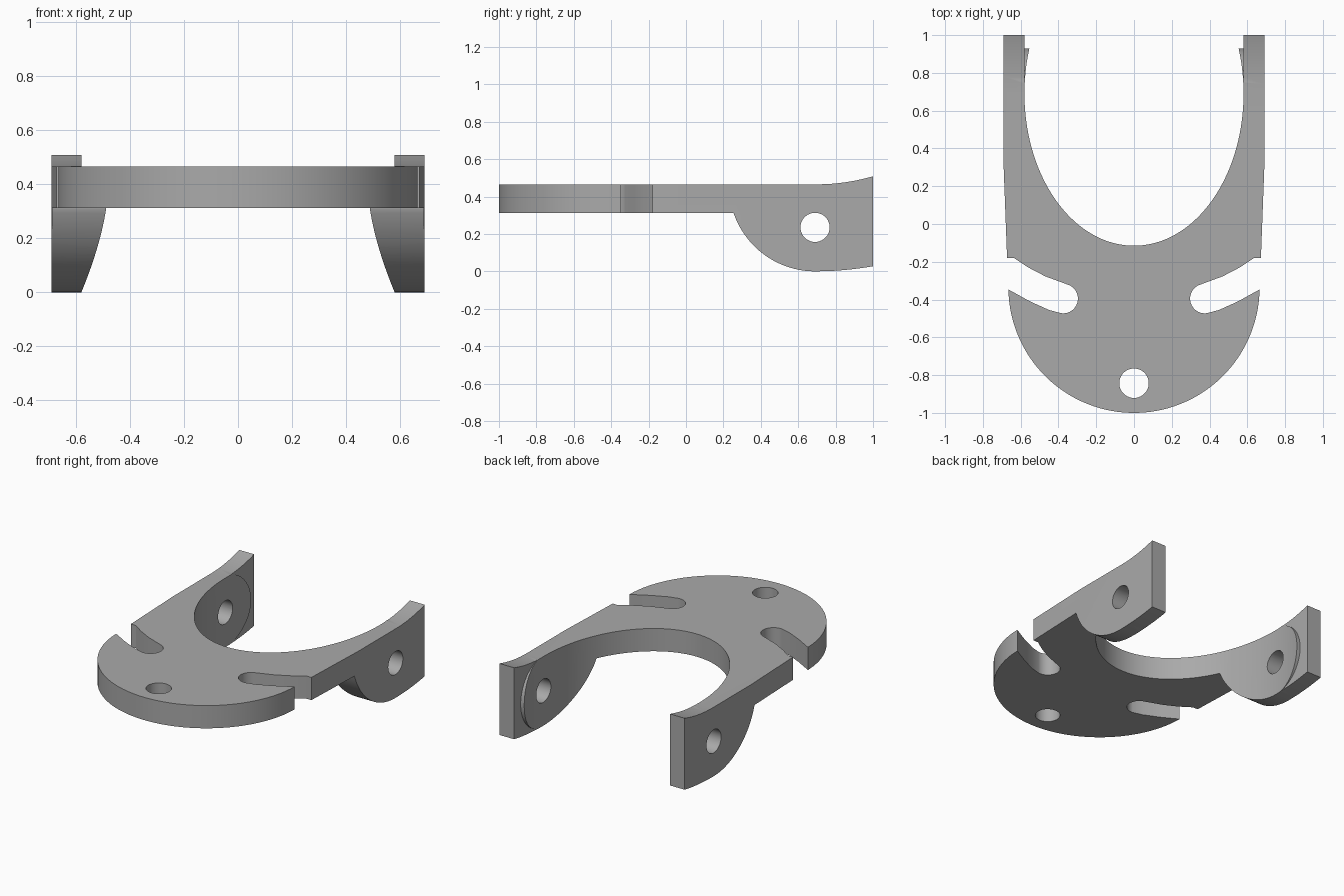
import bpy, bmesh
from math import sin, cos, radians, sqrt
from mathutils import Vector

if "Cube" in bpy.data.objects:
    bpy.data.objects.remove(bpy.data.objects["Cube"])


def arc(cx, cy, rx, ry, a0, a1, n):
    """Points along an elliptical arc, angles in degrees."""
    angles = [radians(a0 + (a1 - a0) * i / n) for i in range(n + 1)]
    return [(cx + rx * cos(a), cy + ry * sin(a)) for a in angles]


def prism(name, points, place, push):
    """Solid made by pushing a flat outline along a vector."""
    bm = bmesh.new()
    face = bm.faces.new([bm.verts.new(place(u, v)) for u, v in points])
    moved = bmesh.ops.extrude_face_region(bm, geom=[face])["geom"]
    verts = [g for g in moved if isinstance(g, bmesh.types.BMVert)]
    bmesh.ops.translate(bm, verts=verts, vec=Vector(push))
    bmesh.ops.recalc_face_normals(bm, faces=bm.faces)
    mesh = bpy.data.meshes.new(name)
    bm.to_mesh(mesh)
    bm.free()
    obj = bpy.data.objects.new(name, mesh)
    bpy.context.collection.objects.link(obj)
    return obj


def upright(name, points):
    return prism(name, points, lambda x, y: (x, y, -0.1), (0, 0, 0.8))


def sideways(name, points):
    return prism(name, points, lambda y, z: (-1, y, z), (2, 0, 0))


def combine(obj, tool, operation, keep=False):
    mod = obj.modifiers.new(operation, 'BOOLEAN')
    mod.operation, mod.solver, mod.object = operation, 'EXACT', tool
    bpy.context.view_layer.objects.active = obj
    bpy.ops.object.modifier_apply(modifier=mod.name)
    if not keep:
        bpy.data.objects.remove(tool)


PIVOT_Y, PIVOT_Z, BORE = 0.69, 0.235, 0.078
INNER_X, INNER_Y = 0.58, 0.805

# Plan outline: round front, curved slot, straight arm, oval opening
half = arc(0, -0.335, 0.665, 0.665, -90, -1, 48)
half += [(0.55, -0.41), (0.45, -0.455)]
half += arc(0.375, -0.395, BORE, BORE, 278, 115, 20)
half += [(0.47, -0.277), (0.56, -0.23), (0.635, -0.18), (0.672, -0.18),
         (0.69, 0.3), (0.69, 1), (INNER_X, 1)]
half += arc(0, PIVOT_Y, INNER_X, INNER_Y, 0, -90, 48)
outline = half + [(-x, y) for x, y in reversed(half[1:-1])]
bracket = upright("bracket", outline)

# Round pads inside the arms, following the oval opening
pad_disc = sideways("pad_disc", arc(PIVOT_Y, PIVOT_Z, 0.24, 0.24, 0, 355, 71))
crescent = arc(0, PIVOT_Y, INNER_X, INNER_Y, 0, 22, 16) + [(0.63, 1.0), (0.63, 0.66)]
for side, name in ((1, "left_pad"), (-1, "right_pad")):
    pad = upright(name, [(side * x, y) for x, y in crescent])
    combine(pad, pad_disc, 'INTERSECT', keep=True)
    combine(bracket, pad, 'UNION')
bpy.data.objects.remove(pad_disc)

# Side profile: flat plate, dropped ears, flared rear ends
R = 0.46
profile = [(-1.1, 0.465), (-1.1, 0.312), (0.255, 0.312)]
profile += arc(PIVOT_Y, R, R, R, 199, 270, 32)
profile += [(PIVOT_Y + 0.4 * t / 8, 0.045 * (t / 8) ** 2) for t in range(1, 9)]
profile += [(1.1, 0.532)]
profile += [(0.7 + 0.4 * t / 10, 0.465 + 0.043 * (t / 7.5) ** 2) for t in range(9, -1, -1)]
combine(bracket, sideways("side_profile", profile), 'INTERSECT')

# Pivot bores through the ears and the hole in the front plate
combine(bracket, sideways("pivot_bore", arc(PIVOT_Y, PIVOT_Z, BORE, BORE, 0, 350, 35)),
        'DIFFERENCE')
combine(bracket, upright("front_hole", arc(0, -0.843, BORE, BORE, 0, 350, 35)),
        'DIFFERENCE')

# Plain grey finish
grey = bpy.data.materials.new("grey")
grey.use_nodes = True
colour = (0.4, 0.4, 0.4, 1)
grey.diffuse_color = colour
grey.node_tree.nodes["Principled BSDF"].inputs["Base Color"].default_value = colour
bracket.data.materials.clear()
bracket.data.materials.append(grey)

bpy.ops.object.select_all(action='DESELECT')
bracket.select_set(True)
bpy.context.view_layer.objects.active = bracket
bpy.ops.object.shade_smooth_by_angle(angle=radians(25))
